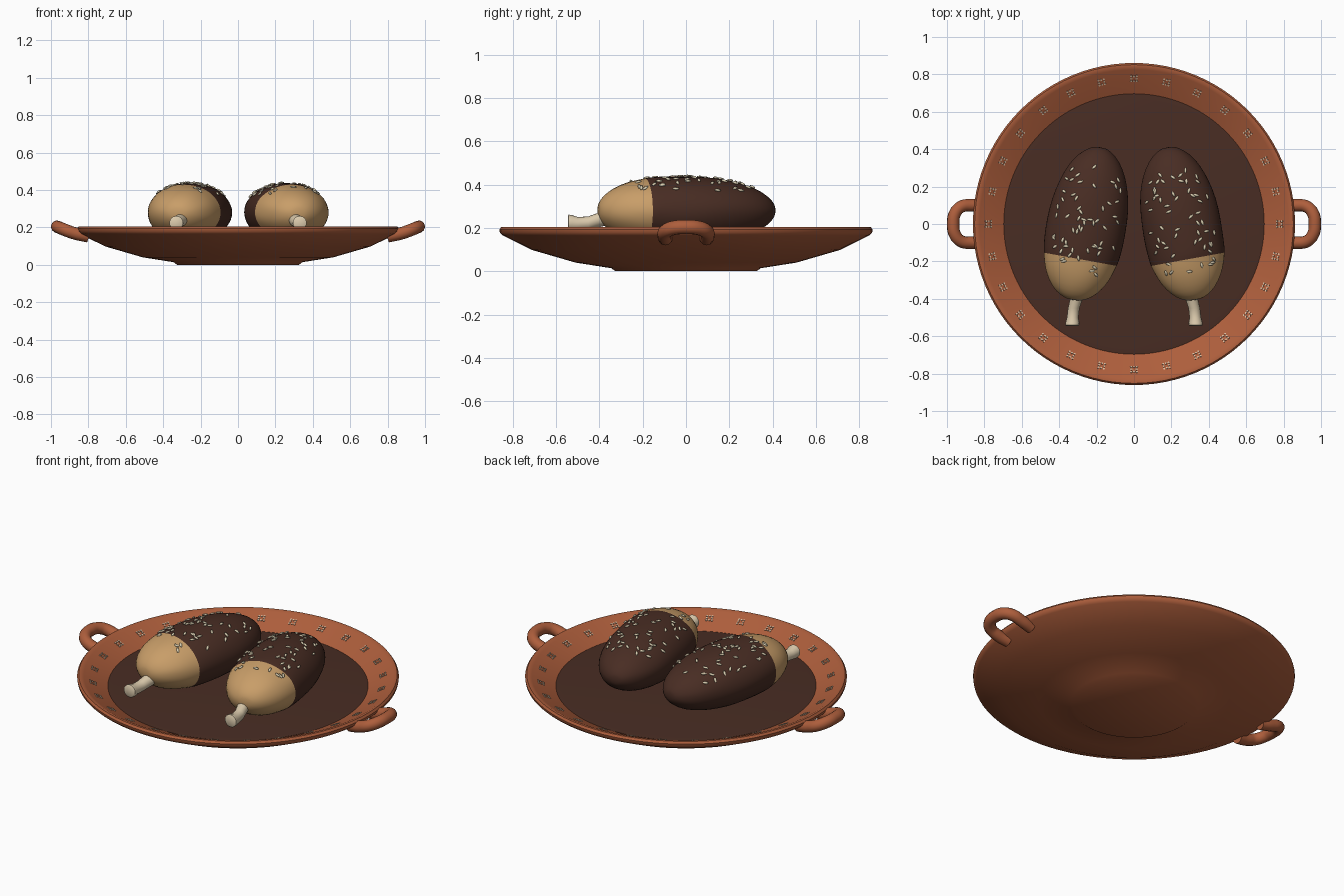
import bpy, bmesh, math, random
from mathutils import Vector, Matrix

if "Cube" in bpy.data.objects:
    bpy.data.objects.remove(bpy.data.objects["Cube"])

random.seed(7)


def material(name, rgb):
    m = bpy.data.materials.new(name)
    m.diffuse_color = (*rgb, 1)
    m.use_nodes = True
    m.node_tree.nodes["Principled BSDF"].inputs["Base Color"].default_value = m.diffuse_color
    return m


CLAY = material("terracotta", (0.42, 0.112, 0.045))
SAUCE = material("dark sauce", (0.066, 0.026, 0.017))
MEAT = material("roast skin", (0.58, 0.34, 0.14))
BONE = material("bone", (0.72, 0.60, 0.42))
SEED = material("sesame", (0.70, 0.62, 0.44))
PAINT = material("rim paint", (0.72, 0.52, 0.36))


def finish(name, bm, mats, angle=40):
    bmesh.ops.recalc_face_normals(bm, faces=bm.faces)
    me = bpy.data.meshes.new(name)
    bm.to_mesh(me)
    bm.free()
    ob = bpy.data.objects.new(name, me)
    bpy.context.collection.objects.link(ob)
    for m in mats:
        me.materials.append(m)
    bpy.ops.object.select_all(action='DESELECT')
    ob.select_set(True)
    bpy.context.view_layer.objects.active = ob
    bpy.ops.object.shade_smooth_by_angle(angle=math.radians(angle))
    return ob


def lathe(name, profile, mat, n=96):
    """Revolve (radius, z) points around z."""
    bm = bmesh.new()
    vs = [bm.verts.new((r, 0, z)) for r, z in profile]
    es = [bm.edges.new(p) for p in zip(vs, vs[1:])]
    bmesh.ops.spin(bm, geom=vs + es, axis=(0, 0, 1), cent=(0, 0, 0),
                   angle=math.tau, steps=n, use_duplicate=False)
    bmesh.ops.remove_doubles(bm, verts=bm.verts, dist=0.0005)
    return finish(name, bm, [mat])


def skin(rings, n, bump=0.0):
    """Tube along y from (x, y, z, rx, rz) rings, with closed ends."""
    bm = bmesh.new()
    rows = []
    for x, y, z, rx, rz in rings:
        row = []
        for i in range(n):
            a = math.tau * i / n
            k = 1 + random.uniform(-bump, bump)
            row.append(bm.verts.new((x + rx * k * math.sin(a), y, z + rz * k * math.cos(a))))
        rows.append(row)
    for a, b in zip(rows, rows[1:]):
        for i in range(n):
            bm.faces.new((a[i], a[(i + 1) % n], b[(i + 1) % n], b[i]))
    bm.faces.new(rows[0])
    bm.faces.new(rows[-1])
    return bm


# Dish and the pool of sauce in it
SLOPE = ((0.69, 0.135), (0.825, 0.198))
lathe("dish", [(0, 0), (0.325, 0), (0.345, 0.014), (0.51, 0.04), (0.71, 0.098),
               (0.845, 0.165), (0.859, 0.178), (0.861, 0.193), (0.852, 0.205),
               (0.838, 0.205), SLOPE[1], SLOPE[0], (0.66, 0.115), (0, 0.10)], CLAY)
lathe("sauce_pool", [(0, 0.141), (0.67, 0.141), (0.697, 0.138), (0.68, 0.125), (0, 0.125)], SAUCE)

# Painted flowers around the rim, each a ring of tiny dots lying on the slope
bm = bmesh.new()
(r0, z0), (r1, z1) = SLOPE
tilt = math.atan2(z1 - z0, r1 - r0)
for i in range(28):
    turn = Matrix.Rotation(math.tau * i / 28, 4, 'Z')
    place = turn @ Matrix.Translation((0.777, 0, z0 + (0.777 - r0) * math.tan(tilt) + 0.003)) \
        @ Matrix.Rotation(-tilt, 4, 'Y')
    for j in range(8):
        a = math.tau * j / 8
        d = 0.021 if j % 2 else 0.014
        bmesh.ops.create_cone(bm, cap_ends=True, segments=6, radius1=0.0055, radius2=0.0055,
                              depth=0.004, matrix=place @ Matrix.Translation(
                                  (d * math.cos(a), d * math.sin(a), 0)))
finish("rim_flowers", bm, [PAINT])

# Loop handles on both sides
for side, label in ((-1, "left"), (1, "right")):
    path = [(0.80, -0.095, 0.152), (0.87, -0.10, 0.167), (0.925, -0.092, 0.186),
            (0.958, -0.055, 0.200), (0.967, 0, 0.204)]
    path += [(x, -y, z) for x, y, z in path[-2::-1]]
    cu = bpy.data.curves.new(label + "_handle", 'CURVE')
    cu.dimensions = '3D'
    cu.bevel_depth = 0.033
    cu.bevel_resolution = 4
    cu.use_fill_caps = True
    sp = cu.splines.new('BEZIER')
    sp.bezier_points.add(len(path) - 1)
    for p, (x, y, z) in zip(sp.bezier_points, path):
        p.co = (side * x, y, z)
        p.handle_left_type = p.handle_right_type = 'AUTO'
    sp.resolution_u = 6
    cu.materials.append(CLAY)
    bpy.context.collection.objects.link(bpy.data.objects.new(label + "_handle", cu))

# Drumsticks: (position along the leg, half width)
LEG = [(-0.413, 0.03), (-0.40, 0.07), (-0.365, 0.12), (-0.30, 0.166), (-0.24, 0.189),
       (-0.185, 0.203), (-0.17, 0.206), (-0.09, 0.213), (0, 0.214), (0.10, 0.209), (0.20, 0.19),
       (0.29, 0.158), (0.36, 0.115), (0.405, 0.06), (0.417, 0.025)]
FLAT = 0.745


def leg_radius(s):
    for (a, ra), (b, rb) in zip(LEG, LEG[1:]):
        if a <= s <= b:
            return ra + (rb - ra) * (s - a) / (b - a)
    return 0.02


for side, label in ((-1, "left"), (1, "right")):
    frame = Matrix.Translation((side * 0.253, 0, 0.28)) @ Matrix.Rotation(side * 0.18, 4, 'Z')

    # meat, coated in sauce beyond the knuckle end
    bm = skin([(0, s, 0, r, r * FLAT) for s, r in LEG], 24, 0.014)
    for f in bm.faces:
        f.material_index = 1 if f.calc_center_median().y > -0.18 else 0
    bm.transform(frame)
    leg = finish(label + "_drumstick", bm, [MEAT, SAUCE], 180)
    leg.modifiers.new("smooth", 'SUBSURF').levels = 1

    # bone with a flared end
    bm = skin([(side * x, y, z, r, r) for x, y, z, r in (
        (0.295, -0.34, 0.250, 0.034), (0.308, -0.40, 0.238, 0.034), (0.322, -0.45, 0.222, 0.031),
        (0.328, -0.50, 0.219, 0.031), (0.329, -0.525, 0.222, 0.037),
        (0.330, -0.541, 0.224, 0.037), (0.330, -0.545, 0.224, 0.031))], 16)
    finish(label + "_bone", bm, [BONE], 50)

    # sesame seeds scattered over the top
    bm = bmesh.new()
    for i in range(58):
        s = random.uniform(-0.26, 0.31)
        a = random.uniform(-0.95, 0.95)
        r = leg_radius(s)
        p = Vector((r * math.sin(a), s, r * FLAT * math.cos(a)))
        slope = (leg_radius(s + 0.02) - leg_radius(s - 0.02)) / 0.04
        nrm = Vector((math.sin(a) * FLAT, -slope * FLAT, math.cos(a))).normalized()
        m = frame @ Matrix.Translation(p + nrm * 0.001) \
            @ nrm.to_track_quat('Z', 'Y').to_matrix().to_4x4() \
            @ Matrix.Rotation(random.uniform(0, math.tau), 4, 'Z') \
            @ Matrix.Diagonal((0.018, 0.008, 0.006, 1))
        bmesh.ops.create_icosphere(bm, subdivisions=1, radius=1, matrix=m)
    finish(label + "_seeds", bm, [SEED], 60)
